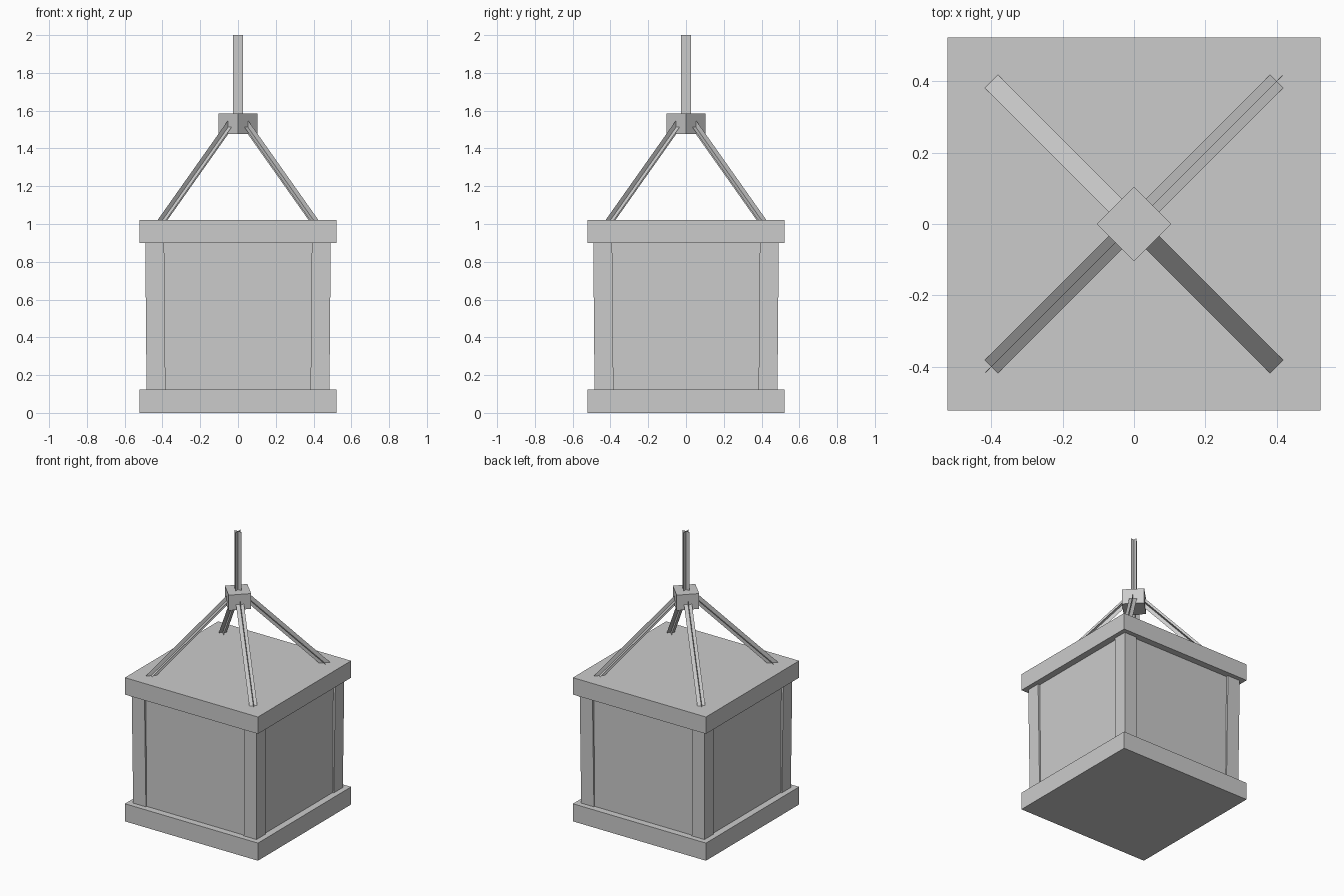
import bpy, bmesh, math
from mathutils import Vector

old = bpy.data.objects.get("Cube")
if old:
    bpy.data.objects.remove(old, do_unlink=True)

grey = bpy.data.materials.new("plain grey")
grey.use_nodes = True
colour = (0.6, 0.6, 0.6, 1)
grey.diffuse_color = colour
grey.node_tree.nodes["Principled BSDF"].inputs["Base Color"].default_value = colour


def finish(name, bm):
    mesh = bpy.data.meshes.new(name)
    bm.to_mesh(mesh)
    bm.free()
    mesh.materials.append(grey)
    obj = bpy.data.objects.new(name, mesh)
    bpy.context.collection.objects.link(obj)
    return obj


def box(name, size, centre, turn=0, lean=(0, 0)):
    """Box that can be turned about z, with its lower end shifted by lean."""
    bm = bmesh.new()
    bmesh.ops.create_cube(bm, size=1)
    for v in bm.verts:
        low = v.co.z < 0
        v.co = Vector([a * b for a, b in zip(v.co, size)])
        if low:
            v.co += Vector((lean[0], lean[1], 0))
    obj = finish(name, bm)
    obj.location = centre
    obj.rotation_euler.z = turn
    return obj


def rope(name, start, end, side, half=0.026):
    """Two flat strips crossing along the rope's line."""
    start, end, side = Vector(start), Vector(end), Vector(side).normalized()
    other = (end - start).cross(side).normalized()
    bm = bmesh.new()
    for across in (side * half, other * half):
        corners = (start - across, start + across, end + across, end - across)
        bm.faces.new([bm.verts.new(c) for c in corners])
    return finish(name, bm)


# Crate: base, lid and inner panels
box("base", (1.045, 1.045, 0.125), (0, 0, 0.0625))
box("lid", (1.045, 1.045, 0.12), (0, 0, 0.96))
box("side_panels", (0.95, 0.95, 0.80), (0, 0, 0.51))

# Corner posts leaning in slightly at the foot, and the sling ropes above
for x, sx in ((-1, "right"), (1, "left")):
    for y, sy in ((-1, "front"), (1, "back")):
        box(f"{sy}_{sx}_post", (0.10, 0.10, 0.80),
            (x * 0.441, y * 0.441, 0.51), lean=(-x * 0.007, -y * 0.007))
        rope(f"{sy}_{sx}_sling", (x * 0.425, y * 0.425, 0.985),
             (x * 0.04, y * 0.04, 1.53), (x, -y, 0))

# Hub block and hoisting rope
box("hub_block", (0.147, 0.147, 0.109), (0, 0, 1.5305), turn=math.pi / 4)
rope("hoist_rope", (0, 0, 1.53), (0, 0, 2), (1, 0, 0))
